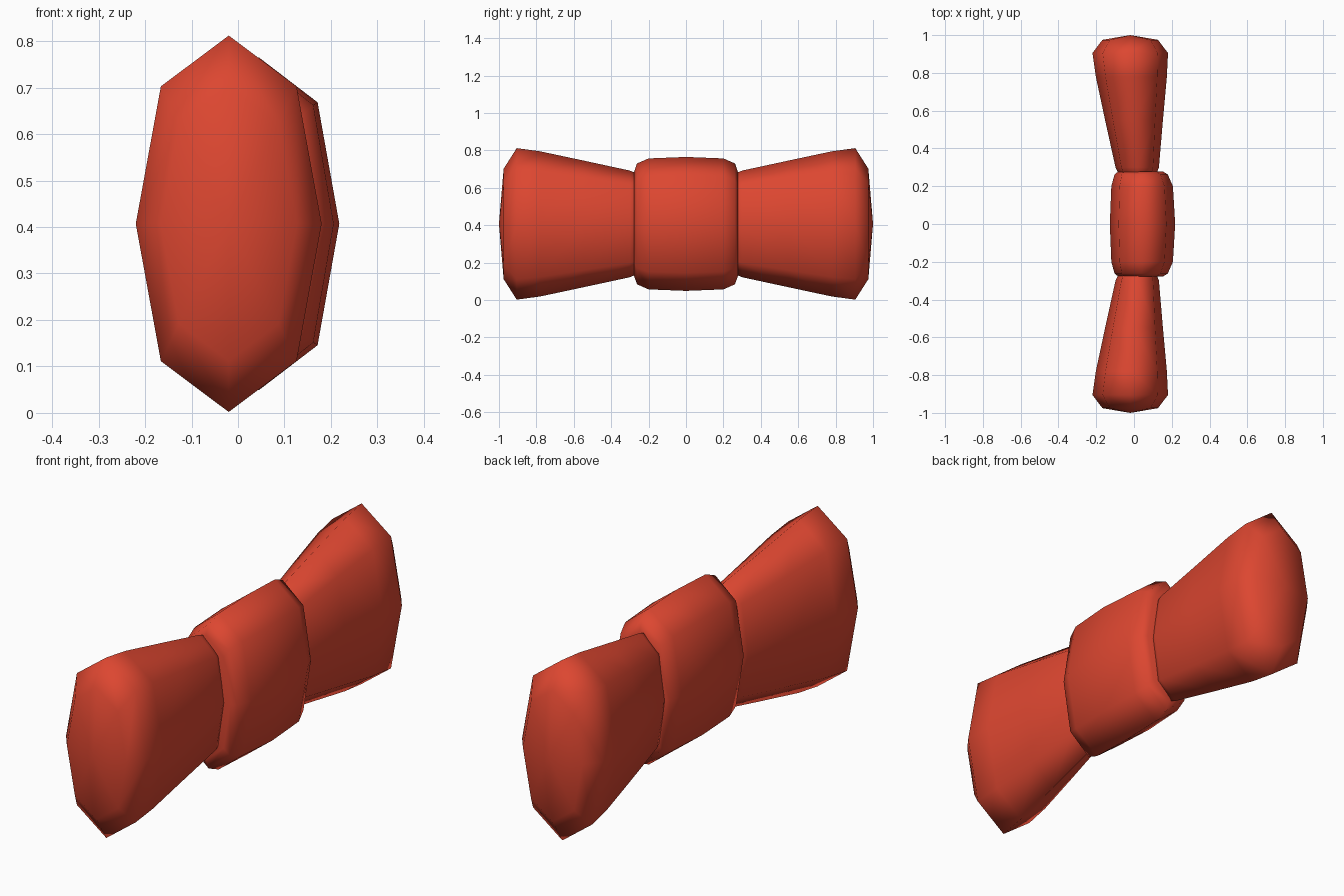
import bpy, bmesh

cube = bpy.data.objects.get("Cube")
if cube:
    bpy.data.objects.remove(cube, do_unlink=True)

MID_Z = 0.407
# Eight-sided cross-section, as fractions of half width and half height
OCTAGON = [(0, 1), (0.73, 0.73), (1, 0), (0.73, -0.73),
           (0, -1), (-0.73, -0.73), (-1, 0), (-0.73, 0.73)]

red = bpy.data.materials.new("red fabric")
red.use_nodes = True
red.diffuse_color = (0.72, 0.062, 0.03, 1)
red.node_tree.nodes["Principled BSDF"].inputs["Base Color"].default_value = red.diffuse_color


def loft(name, sections, tip_start=None, tip_end=None):
    """Skin octagons (y, centre x, half width, half height) along y."""
    bm = bmesh.new()
    rings = [[bm.verts.new((cx + hx * u, y, MID_Z + hz * v)) for u, v in OCTAGON]
             for y, cx, hx, hz in sections]
    for a, b in zip(rings, rings[1:]):
        for i in range(8):
            j = (i + 1) % 8
            bm.faces.new((a[i], a[j], b[j], b[i]))
    # Close each end with a shallow point
    for ring, section, tip in ((rings[0], sections[0], tip_start),
                               (rings[-1], sections[-1], tip_end)):
        point = bm.verts.new((section[1], section[0] if tip is None else tip, MID_Z))
        for i in range(8):
            bm.faces.new((ring[i], ring[(i + 1) % 8], point))
    bmesh.ops.recalc_face_normals(bm, faces=bm.faces)
    mesh = bpy.data.meshes.new(name)
    bm.to_mesh(mesh)
    bm.free()
    mesh.materials.append(red)
    mesh.shade_smooth()
    obj = bpy.data.objects.new(name, mesh)
    bpy.context.collection.objects.link(obj)
    return obj


# Flared wings, one at each end
WING = [(0.24, 0.02, 0.09, 0.26), (0.30, 0.017, 0.115, 0.285),
        (0.55, 0.0, 0.153, 0.339), (0.78, -0.014, 0.188, 0.388),
        (0.905, -0.02, 0.2, 0.405), (0.975, -0.02, 0.147, 0.295)]
for side, name in ((-1, "front_wing"), (1, "back_wing")):
    loft(name, [(side * y, cx, hx, hz) for y, cx, hx, hz in WING], tip_end=side)

# Central knot wrapped around the wings
half = [(0, 0.045, 0.173, 0.358), (0.2, 0.043, 0.163, 0.35),
        (0.262, 0.038, 0.141, 0.323), (0.277, 0.035, 0.12, 0.28)]
loft("knot", [(-y, cx, hx, hz) for y, cx, hx, hz in half[:0:-1]] + half)
